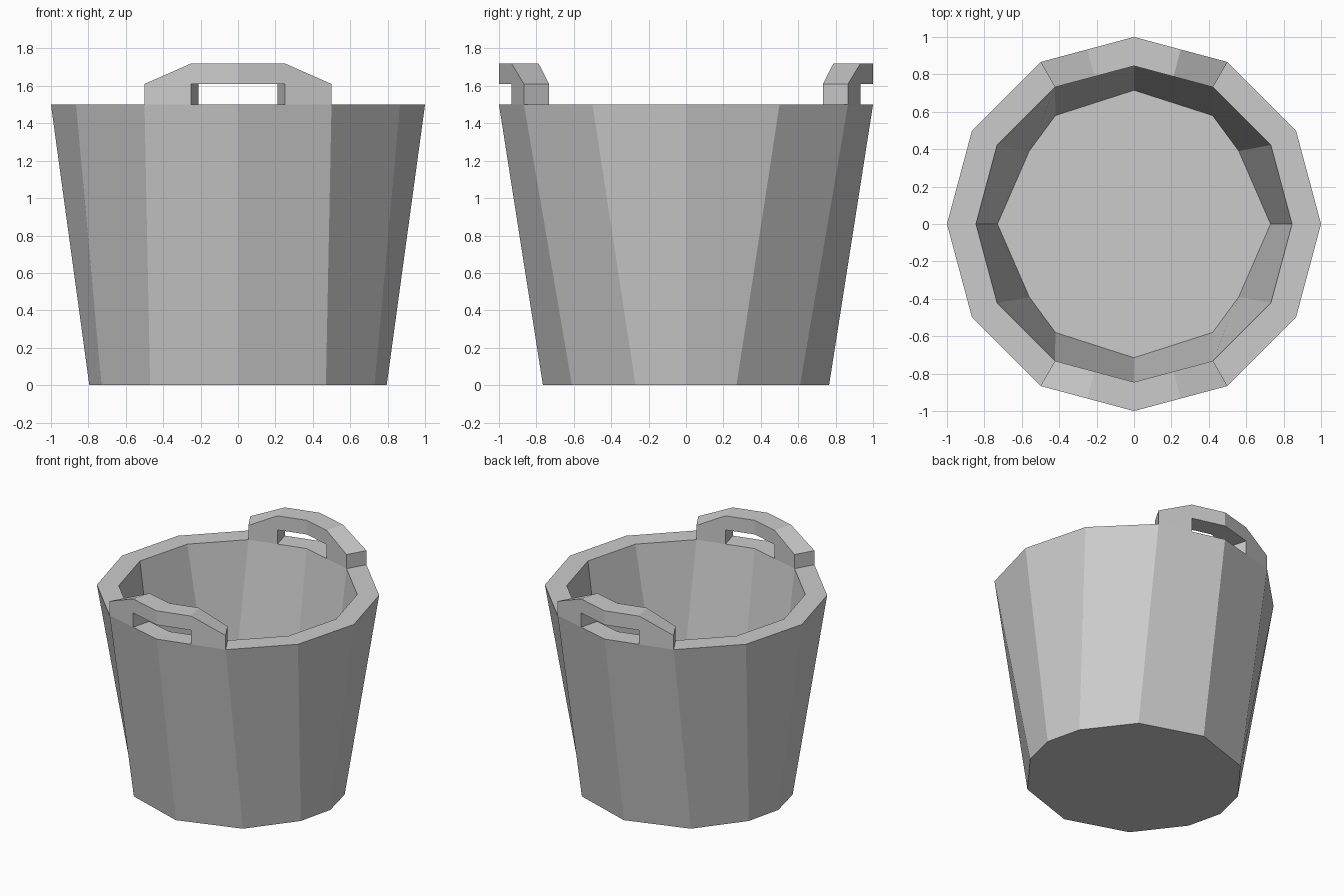
import bpy, bmesh

if "Cube" in bpy.data.objects:
    bpy.data.objects.remove(bpy.data.objects["Cube"])


def make_object(name, bm):
    bmesh.ops.recalc_face_normals(bm, faces=bm.faces[:])
    me = bpy.data.meshes.new(name)
    bm.to_mesh(me)
    bm.free()
    ob = bpy.data.objects.new(name, me)
    bpy.context.collection.objects.link(ob)
    return ob


def ring(bm, quarter, z):
    # quarter = points from +x axis to +y axis; mirrored into a 12-sided loop
    a, b, c, d = quarter
    half = [a, b, c, d, (-c[0], c[1]), (-b[0], b[1])]
    pts = half + [(-x, -y) for x, y in half]
    return [bm.verts.new((x, y, z)) for x, y in pts]


# Tub: outer wall, rim, inner wall and recessed floor
R_OUT, R_IN, RIM = 1.0, 0.845, 1.5
top = [(1, 0), (0.866, 0.5), (0.5, 0.866), (0, 1)]
base = [(0.795, 0), (0.73, 0.27), (0.47, 0.61), (0, 0.765)]
floor = [(0.73, 0), (0.56, 0.39), (0.42, 0.58), (0, 0.715)]
bm = bmesh.new()
rings = [ring(bm, base, 0), ring(bm, top, RIM),
         ring(bm, [(x * R_IN, y * R_IN) for x, y in top], RIM),
         ring(bm, floor, 0.62)]
for lo, hi in zip(rings, rings[1:]):
    for i in range(12):
        j = (i + 1) % 12
        bm.faces.new((lo[i], lo[j], hi[j], hi[i]))
bm.faces.new(rings[0][::-1])
bm.faces.new(rings[-1])
make_object("tub", bm)

# Handles: one half-grip following the rim, mirrored to both sides and ends
LOW, HIGH = 1.61, 1.72
foot = [(0.5, RIM), (0.25, RIM), (0.25, LOW), (0.25, HIGH), (0.5, LOW)]
grip = [(0.25, LOW), (0, LOW), (0, HIGH), (0.25, HIGH)]
border = [(0, LOW), (0.25, LOW), (0.25, RIM), (0.5, RIM),
          (0.5, LOW), (0.25, HIGH), (0, HIGH)]
bm = bmesh.new()


def at(p, r):
    x, z = p
    return bm.verts.new((x * r, -(1 - 0.268 * x) * r, z))


for r in (R_OUT, R_IN):
    for outline in (foot, grip):
        bm.faces.new([at(p, r) for p in outline])
for p, q in zip(border, border[1:]):
    bm.faces.new((at(p, R_OUT), at(q, R_OUT), at(q, R_IN), at(p, R_IN)))
bmesh.ops.remove_doubles(bm, verts=bm.verts[:], dist=0.0005)
handles = make_object("handles", bm)
mod = handles.modifiers.new("mirror", 'MIRROR')
mod.use_axis = (True, True, False)
